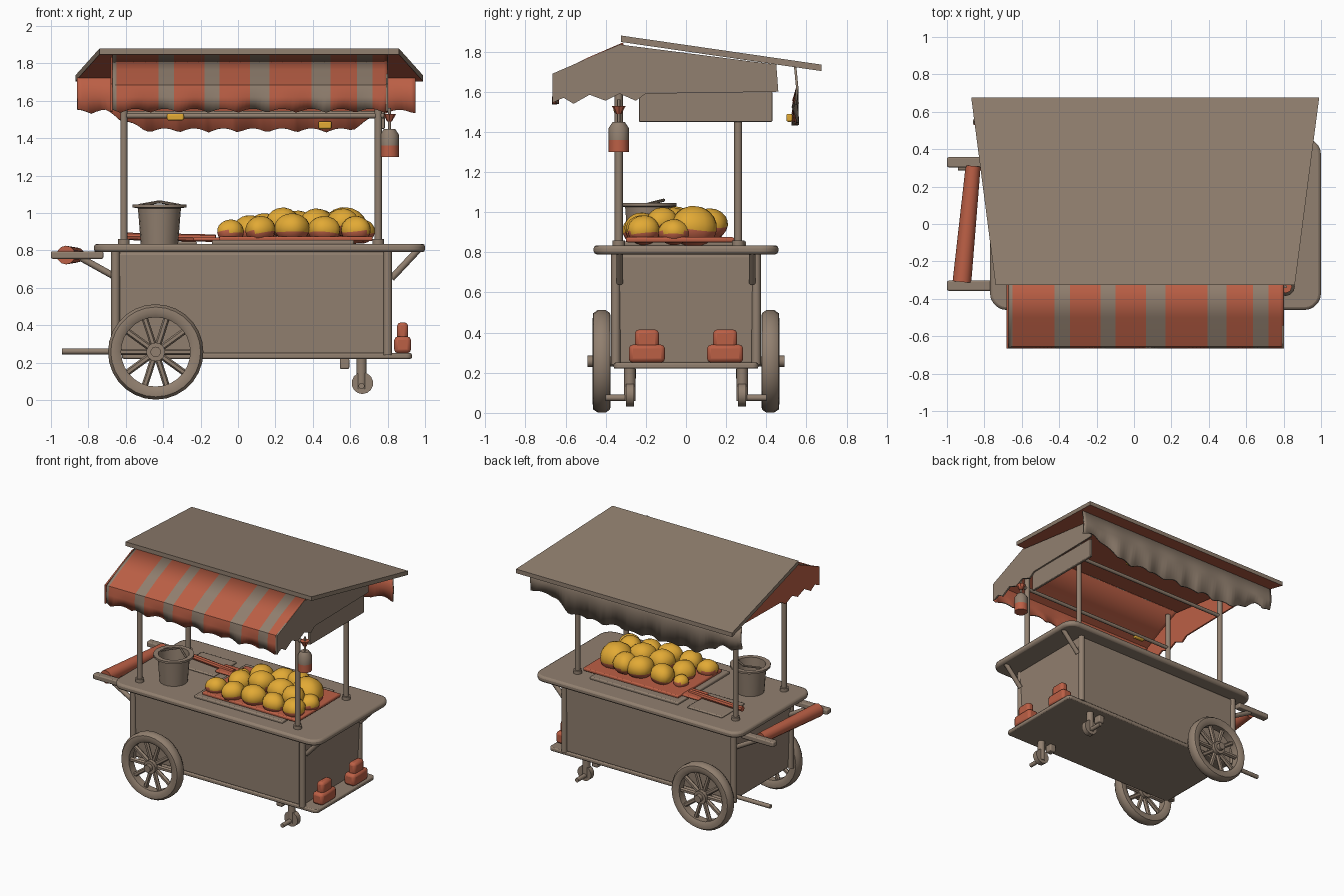
import bpy, bmesh, math, random
from mathutils import Vector, Matrix

if "Cube" in bpy.data.objects:
    bpy.data.objects.remove(bpy.data.objects["Cube"])

random.seed(4)


def material(name, rgb):
    m = bpy.data.materials.new(name)
    m.diffuse_color = (*rgb, 1)
    m.use_nodes = True
    m.node_tree.nodes["Principled BSDF"].inputs["Base Color"].default_value = m.diffuse_color
    return m


WOOD = material("weathered_wood", (0.285, 0.215, 0.16))
RED = material("faded_red", (0.50, 0.115, 0.06))
YELLOW = material("ripe_yellow", (0.76, 0.40, 0.035))


def make(name, bm, *mats):
    me = bpy.data.meshes.new(name)
    bm.to_mesh(me)
    bm.free()
    for m in mats:
        me.materials.append(m)
    ob = bpy.data.objects.new(name, me)
    bpy.context.collection.objects.link(ob)
    return ob


def box(name, lo, hi, mat=WOOD, bevel=0.008, corner=0, taper=1.0):
    """Box between two corners; corner rounds the vertical edges, taper scales the bottom."""
    bm = bmesh.new()
    bmesh.ops.create_cube(bm, size=1)
    lo, hi = Vector(lo), Vector(hi)
    mid, size = (lo + hi) / 2, hi - lo
    for v in bm.verts:
        k = taper if v.co.z < 0 else 1
        v.co = Vector((v.co.x * size.x * k, v.co.y * size.y * k, v.co.z * size.z)) + mid
    if corner:
        vert = [e for e in bm.edges if abs(e.verts[0].co.z - e.verts[1].co.z) > 1e-4]
        bmesh.ops.bevel(bm, geom=vert, offset=corner, segments=5, profile=0.5, affect='EDGES')
    ob = make(name, bm, mat)
    if bevel:
        b = ob.modifiers.new("soft_edges", 'BEVEL')
        b.width, b.segments = bevel, 2
    return ob


def rod(name, p, q, r, mat=WOOD, n=10, r2=None):
    p, q = Vector(p), Vector(q)
    d = q - p
    bm = bmesh.new()
    bmesh.ops.create_cone(bm, cap_ends=True, segments=n, radius1=r,
                          radius2=r if r2 is None else r2, depth=d.length)
    bm.transform(Matrix.Translation((p + q) / 2) @ d.to_track_quat('Z', 'Y').to_matrix().to_4x4())
    return make(name, bm, mat)


def lathe(name, profile, place, mats=(WOOD,), n=24, rule=None):
    """Spin an (r, z) profile about z, then place it with a matrix."""
    bm = bmesh.new()
    vs = [bm.verts.new((r, 0, z)) for r, z in profile]
    es = [bm.edges.new(p) for p in zip(vs, vs[1:])]
    bmesh.ops.spin(bm, geom=vs + es, cent=(0, 0, 0), axis=(0, 0, 1), angle=math.tau, steps=n)
    bmesh.ops.remove_doubles(bm, verts=bm.verts, dist=1e-4)
    bmesh.ops.recalc_face_normals(bm, faces=bm.faces)
    bm.transform(place)
    if rule:
        for f in bm.faces:
            f.material_index = rule(f.calc_center_median())
    return make(name, bm, *mats)


def panel(name, outline, x, t, mat):
    """Flat plate with a (y, z) outline."""
    bm = bmesh.new()
    f = bm.faces.new([bm.verts.new((x, y, z)) for y, z in outline])
    top = bmesh.ops.extrude_face_region(bm, geom=[f])['geom']
    bmesh.ops.translate(bm, vec=(t, 0, 0), verts=[v for v in top if isinstance(v, bmesh.types.BMVert)])
    bmesh.ops.recalc_face_normals(bm, faces=bm.faces)
    return make(name, bm, mat)


def cloth(name, x0, x1, path, drop, stripe, flip):
    """Ruffled cloth along x following a (y, z) path; its last row is scalloped. Lining is red."""
    bm, n = bmesh.new(), 72
    rows = []
    for i in range(n + 1):
        x = x0 + (x1 - x0) * i / n
        col = []
        for j, (y, z) in enumerate(path):
            if j == len(path) - 1:
                z += drop(x) + 0.022 * abs(math.sin(x * 20))
                y += 0.012 * math.sin(x * 23)
            col.append(bm.verts.new((x, y, z)))
        rows.append(col)
    for i in range(n):
        for j in range(len(path) - 1):
            q = [rows[i][j], rows[i + 1][j], rows[i + 1][j + 1], rows[i][j + 1]]
            f = bm.faces.new(q[::-1] if flip else q)
            f.material_index = stripe(f.calc_center_median().x)
    ob = make(name, bm, WOOD, RED)
    s = ob.modifiers.new("lining", 'SOLIDIFY')
    s.thickness, s.offset, s.material_offset = 0.012, -1, 1
    return ob


# Cart body, base shelf and counter
box("body", (-0.67, -0.36, 0.24), (0.82, 0.36, 0.79), bevel=0.015, taper=0.97)
box("base_shelf", (-0.62, -0.36, 0.22), (0.93, 0.36, 0.25), corner=0.03)
box("counter", (-0.77, -0.46, 0.79), (1.0, 0.46, 0.835), bevel=0.015, corner=0.09)
for sy in (-1, 1):
    for x in (-0.655, 0.8):
        rod("corner_trim", (x, sy * 0.35, 0.24), (x, sy * 0.35, 0.79), 0.024)
    rod("counter_brace", (0.82, sy * 0.33, 0.65), (0.97, sy * 0.33, 0.81), 0.018)
    rod("handle_brace", (-0.66, sy * 0.33, 0.66), (-0.84, sy * 0.33, 0.76), 0.018)
    box("handle_arm", (-1.0, sy * 0.33 - 0.027, 0.755), (-0.72, sy * 0.33 + 0.027, 0.795))

# Red push bar and the lower rod
rod("push_bar", (-0.92, -0.31, 0.775), (-0.86, 0.31, 0.775), 0.05, RED, 12, 0.04)
rod("lower_rod", (-0.94, 0.3, 0.26), (-0.58, 0.3, 0.26), 0.016)

# Spoked wheels and axle
tyre = [(0.185, -0.03), (0.21, -0.045), (0.24, -0.042), (0.255, -0.02), (0.255, 0.02),
        (0.24, 0.042), (0.21, 0.045), (0.185, 0.03), (0.185, -0.03)]
rod("axle", (-0.44, -0.4, 0.257), (-0.44, 0.4, 0.257), 0.025)
for sy in (-1, 1):
    c = Vector((-0.44, sy * 0.42, 0.257))
    lathe("tyre", tyre, Matrix.Translation(c) @ Matrix.Rotation(math.pi / 2, 4, 'X'), n=28)
    rod("hub", c - Vector((0, 0.04, 0)), c + Vector((0, 0.04, 0)), 0.05, n=14)
    rod("hub_cap", c, c + Vector((0, sy * 0.07, 0)), 0.028)
    for k in range(10):
        a = math.tau * k / 10
        rod("spoke", c, c + Vector((math.cos(a), 0, math.sin(a))) * 0.195, 0.017, n=6)

# Casters
for sy in (-1, 1):
    y = sy * 0.28
    rod("caster_stem", (0.66, y, 0.06), (0.66, y, 0.23), 0.028)
    rod("caster_axle", (0.66, y, 0.075), (0.66, sy * 0.4, 0.075), 0.016)
    rod("caster_wheel", (0.665, y - 0.02, 0.09), (0.665, y + 0.02, 0.09), 0.058, n=14)
    box("leg_stub", (0.545, y - 0.03, 0.165), (0.595, y + 0.03, 0.225))

# Red sacks on the end shelf
for sy in (-1, 1):
    box("sack", (0.835, sy * 0.195 - 0.09, 0.25), (0.925, sy * 0.195 + 0.09, 0.34), RED, 0.02)
    box("sack_top", (0.85, sy * 0.195 - 0.06, 0.32), (0.91, sy * 0.195 + 0.06, 0.415), RED, 0.02)

# Canopy posts and rails
for x in (-0.61, 0.75):
    rod("post", (x, -0.335, 0.82), (x, -0.335, 1.8), 0.02)
    rod("post", (x, 0.26, 0.82), (x, 0.26, 1.75), 0.02)
    for y in (-0.335, 0.26):
        rod("post_foot", (x, y, 0.83), (x, y, 0.86), 0.032)
for y, z in ((-0.335, 1.52), (0.26, 1.53)):
    rod("canopy_rail", (-0.62, y, z), (0.78, y, z), 0.014)

# Sloping roof with a red underside
bm = bmesh.new()
bmesh.ops.create_cube(bm, size=2)
for v in bm.verts:
    back, top = v.co.y > 0, v.co.z > 0
    w = 0.93 if back else 0.80
    v.co = (0.06 + w * v.co.x, 0.675 if back else -0.325,
            (1.735 if back else 1.88) - (0 if top else 0.032))
bm.normal_update()
for f in bm.faces:
    f.material_index = int(f.normal.z < -0.5)
make("roof", bm, WOOD, RED)

# Striped front awning and back valance
PALE = ((-0.70, -0.645), (-0.43, -0.345), (-0.19, -0.095), (0.06, 0.165), (0.40, 0.50), (0.645, 0.715))
cloth("front_awning", -0.67, 0.80,
      [(-0.315, 1.845), (-0.50, 1.765), (-0.655, 1.685), (-0.665, 1.62), (-0.655, 1.535)],
      lambda x: 0, lambda x: 0 if any(a < x < b for a, b in PALE) else 1, True)
cloth("back_valance", -0.86, 0.95, [(0.55, 1.725), (0.56, 1.62), (0.55, 1.43)],
      lambda x: 0.10 * min(1, max(0, (abs(x - 0.045) - 0.55) / 0.2)), lambda x: 0, False)

# Gable cloths with a wavy front hem
gable = [(-0.665, 1.69), (-0.33, 1.835), (0.45, 1.735), (0.46, 1.60), (-0.2, 1.59), (-0.25, 1.555),
         (-0.33, 1.59), (-0.40, 1.555), (-0.48, 1.585), (-0.56, 1.54), (-0.61, 1.57), (-0.665, 1.545)]
panel("right_gable", gable, 0.79, 0.012, WOOD)
panel("left_gable", gable, -0.67, -0.012, RED)
box("side_board", (0.765, -0.235, 1.45), (0.785, 0.43, 1.60), bevel=0.004)

# Hanging lantern and small pennants
lathe("lantern", [(0, 1.30), (0.05, 1.30), (0.05, 1.36), (0.05, 1.42), (0.03, 1.45), (0, 1.45)],
      Matrix.Translation((0.81, -0.335, 0)), (RED, WOOD), 12, lambda c: int(c.z > 1.36))
rod("lantern_hook", (0.81, -0.335, 1.44), (0.81, -0.335, 1.56), 0.008)
rod("lantern_knot", (0.81, -0.335, 1.49), (0.81, -0.335, 1.53), 0.014, RED, 8, 0.035)
box("pennant", (-0.38, -0.36, 1.495), (-0.29, -0.33, 1.53), YELLOW)
box("pennant", (0.43, 0.5, 1.45), (0.50, 0.53, 1.49), YELLOW)

# Metal bucket with a wide rim
lathe("bucket", [(0, 0.835), (0.10, 0.835), (0.115, 1.025), (0.145, 1.03), (0.145, 1.045),
                 (0.11, 1.045), (0.095, 0.87), (0, 0.87)], Matrix.Translation((-0.42, -0.19, 0)), n=18)
for sx in (-1, 1):
    rod("bucket_handle", (-0.42 + sx * 0.11, -0.19, 1.04), (-0.42, -0.11, 1.06), 0.008, n=6)

# Red paddle and a cutting board
rod("paddle_handle", (-0.6, 0.16, 0.875), (-0.12, 0.12, 0.865), 0.02, RED, 8)
box("paddle_blade", (-0.24, 0.06, 0.85), (-0.08, 0.19, 0.87), RED)
box("board", (-0.52, 0.02, 0.83), (-0.22, 0.3, 0.848))

# Tray with red mat
box("tray", (-0.14, -0.34, 0.83), (0.62, 0.30, 0.855))
box("mat", (-0.10, -0.30, 0.85), (0.72, 0.24, 0.875), RED)

# Heaped fruit: ripe above, red below
fruit = [(-0.04, -0.21, 0.9, 0.07), (0.12, -0.23, 0.91, 0.08), (0.29, -0.22, 0.92, 0.085),
         (0.46, -0.22, 0.91, 0.08), (0.63, -0.21, 0.91, 0.08), (0.06, -0.06, 0.91, 0.085),
         (0.24, -0.05, 0.95, 0.085), (0.42, -0.07, 0.94, 0.09), (0.57, 0.04, 0.925, 0.115),
         (0.14, 0.09, 0.92, 0.085), (0.32, 0.1, 0.93, 0.09), (0.44, 0.12, 0.94, 0.085),
         (0.56, -0.12, 0.95, 0.08), (0.0, 0.06, 0.89, 0.055), (0.66, -0.06, 0.9, 0.07)]
for x, y, z, r in fruit:
    bm = bmesh.new()
    bmesh.ops.create_uvsphere(bm, u_segments=16, v_segments=10, radius=r)
    for v in bm.verts:  # shallow ribs
        k = 1 + 0.04 * math.cos(4 * math.atan2(v.co.y, v.co.x))
        v.co = (v.co.x * k * 1.1, v.co.y * k, v.co.z * 0.92)
    bm.transform(Matrix.Translation((x, y, z)) @ Matrix.Rotation(random.uniform(0, 3), 4, 'Z')
                 @ Matrix.Rotation(random.uniform(-0.3, 0.3), 4, 'X'))
    for f in bm.faces:
        f.material_index = int(f.calc_center_median().z < max(0.9, z - 0.02))
    make("fruit", bm, YELLOW, RED)

# Smooth shading with sharp edges kept
for ob in bpy.data.objects:
    ob.select_set(True)
    bpy.context.view_layer.objects.active = ob
bpy.ops.object.shade_smooth_by_angle(angle=math.radians(40))
